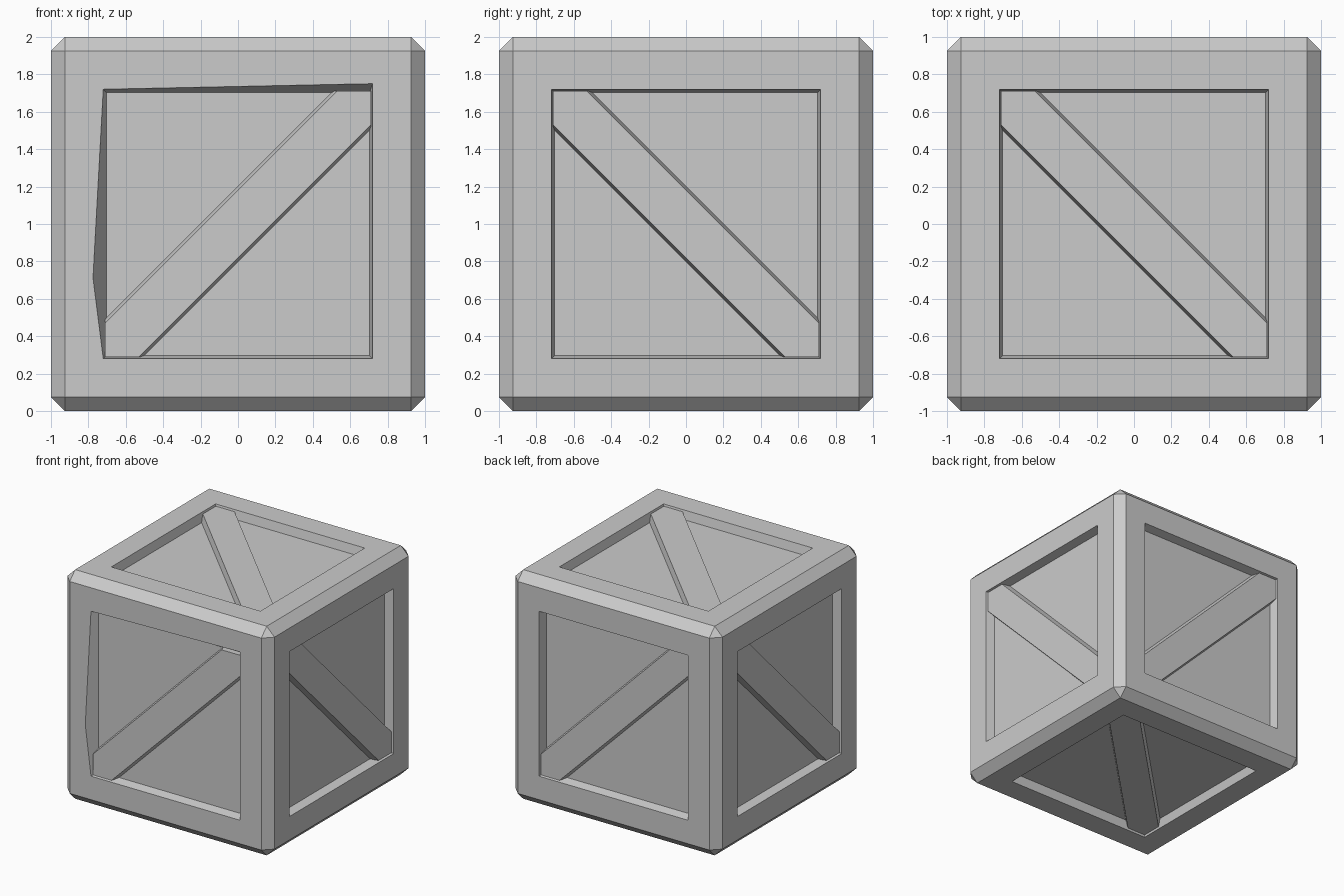
import bpy
import bmesh
from mathutils import Vector

if "Cube" in bpy.data.objects:
    bpy.data.objects.remove(bpy.data.objects["Cube"], do_unlink=True)

CENTRE = Vector((0, 0, 1))
CHAMFER = 0.075
OPENING = 0.72      # half width of each recessed panel opening
DEPTH = 0.075       # panel recess depth
TAPER = 0.018       # slope of the recess walls

grey = bpy.data.materials.new("plain grey")
grey.use_nodes = True
grey.diffuse_color = (0.6, 0.6, 0.6, 1)
grey.node_tree.nodes["Principled BSDF"].inputs["Base Color"].default_value = (0.6, 0.6, 0.6, 1)


def finish(bm, name):
    bmesh.ops.recalc_face_normals(bm, faces=bm.faces[:])
    mesh = bpy.data.meshes.new(name)
    bm.to_mesh(mesh)
    bm.free()
    mesh.materials.append(grey)
    obj = bpy.data.objects.new(name, mesh)
    obj.location = CENTRE
    bpy.context.collection.objects.link(obj)


# Crate body: chamfered cube with a sunken panel in every side
bm = bmesh.new()
bmesh.ops.create_cube(bm, size=2)
bmesh.ops.bevel(bm, geom=bm.edges[:], offset=CHAMFER, offset_type='OFFSET',
                segments=1, profile=0.5, affect='EDGES')
bm.normal_update()
sides = [f for f in bm.faces if f.calc_area() > 1]
for thickness, depth in ((1 - CHAMFER - OPENING, 0), (TAPER, -DEPTH)):
    bmesh.ops.inset_individual(bm, faces=sides, thickness=thickness, depth=depth,
                               use_even_offset=True)
    bm.normal_update()

# Worn rim on the front opening: chipped left edge and raised upper right corner
rim = [v for v in bm.verts if v.co.y < -0.99 and abs(v.co.x) < 0.75 and abs(v.co.z) < 0.75]
for v in rim:
    if v.co.x > 0 and v.co.z > 0:
        v.co.z += 0.03
low, high = sorted((v for v in rim if v.co.x < 0), key=lambda v: v.co.z)
left = bm.edges.get((low, high))
chip = bmesh.utils.edge_split(left, low, 0.3)[1]
chip.co.x = -0.775
finish(bm, "crate_body")


# Diagonal brace: tapered plank with ends trimmed to the panel corners
def brace(name, normal, u, v):
    bm = bmesh.new()
    rings = []
    for c, w, h in ((0.71, 0.205, 0.99 - DEPTH), (0.712, 0.18, 0.985)):
        outline = [(-c, -c), (w - c, -c), (c, c - w), (c, c), (c - w, c), (-c, w - c)]
        rings.append([bm.verts.new(u * a + v * b + normal * h) for a, b in outline])
    base, top = rings
    bm.faces.new(base)
    bm.faces.new(top)
    for i in range(len(base)):
        j = (i + 1) % len(base)
        bm.faces.new((base[i], base[j], top[j], top[i]))
    finish(bm, name)


X, Y, Z = Vector((1, 0, 0)), Vector((0, 1, 0)), Vector((0, 0, 1))
for name, normal, u, v in (
    ("front_brace", -Y, X, Z),
    ("back_brace", Y, -X, Z),
    ("left_brace", X, -Y, Z),
    ("right_brace", -X, Y, Z),
    ("top_brace", Z, -X, Y),
    ("bottom_brace", -Z, X, Y),
):
    brace(name, normal, u, v)
